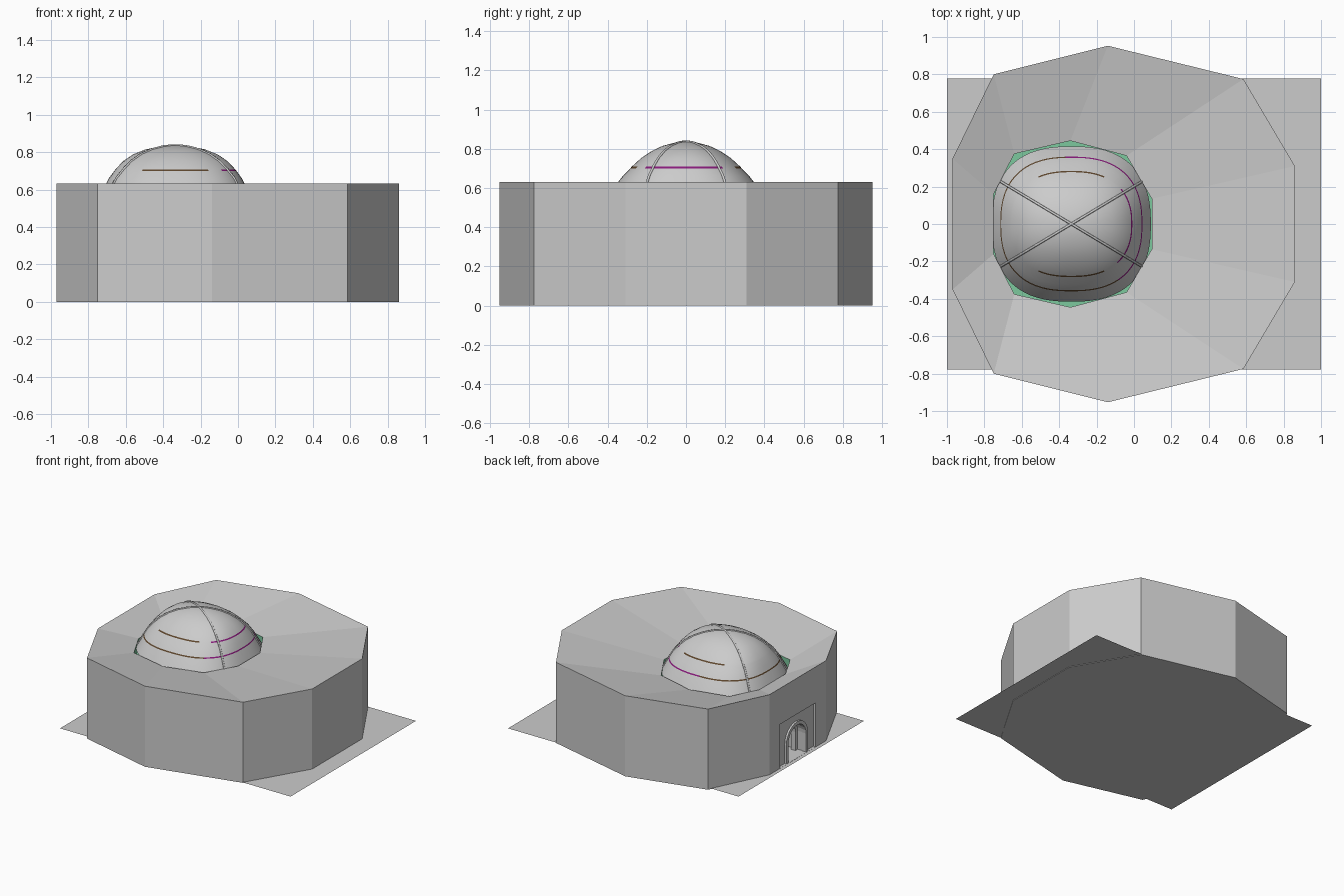
import bpy, bmesh, math
from mathutils import Vector

if "Cube" in bpy.data.objects:
    bpy.data.objects.remove(bpy.data.objects["Cube"])


def material(name, rgb):
    m = bpy.data.materials.new(name)
    m.use_nodes = True
    m.diffuse_color = (*rgb, 1)
    m.node_tree.nodes["Principled BSDF"].inputs["Base Color"].default_value = (*rgb, 1)
    return m


GREY = material("pale grey", (0.6, 0.6, 0.6))
GREEN = material("soft green", (0.2, 0.58, 0.34))
PURPLE = material("purple", (0.25, 0.01, 0.2))
BROWN = material("brown", (0.11, 0.06, 0.025))


def add_mesh(name, bm, mats):
    bmesh.ops.recalc_face_normals(bm, faces=bm.faces[:])
    me = bpy.data.meshes.new(name)
    bm.to_mesh(me)
    bm.free()
    for m in mats:
        me.materials.append(m)
    ob = bpy.data.objects.new(name, me)
    bpy.context.collection.objects.link(ob)
    return ob


def loft(bm, loops):
    """Bridge closed rings of points; returns the rings and the faces made."""
    rings = [[bm.verts.new(p) for p in loop] for loop in loops]
    rows = []
    for a, b in zip(rings, rings[1:]):
        n = len(a)
        rows.append([bm.faces.new((a[i], a[(i + 1) % n], b[(i + 1) % n], b[i])) for i in range(n)])
    return rings, rows


def mirrored(half):
    return half + [(x, -y) for x, y in reversed(half)]


# Ground sheet
bm = bmesh.new()
bm.faces.new([bm.verts.new((x, y * 0.777, 0.004)) for x, y in ((-1, -1), (1, -1), (1, 1), (-1, 1))])
add_mesh("ground_sheet", bm, [GREY])

# Ten-sided body with a roof sloping down to a well around the dome
outer = mirrored([(0.86, 0.31), (0.585, 0.775), (-0.14, 0.953), (-0.75, 0.8), (-0.97, 0.35)])
inner = mirrored([(0.095, 0.135), (-0.04, 0.365), (-0.34, 0.445), (-0.64, 0.375), (-0.75, 0.16)])
bm = bmesh.new()
rings, rows = loft(bm, [[(x, y, z) for x, y in pts]
                        for pts, z in ((outer, 0), (outer, 0.632), (inner, 0.54), (inner, 0.47))])
bm.faces.new(rings[0])
well = [bm.faces.new(rings[-1])] + rows[-1]
for f in well:
    f.material_index = 1
body = add_mesh("building_body", bm, [GREY, GREEN])


# Doorway: a square recess, then an arched tunnel with stepped reveals
def arch_points(half, height, x, floor=0.005, steps=12):
    spring = height - half
    arc = [(half * math.cos(math.pi * i / steps), spring + half * math.sin(math.pi * i / steps))
           for i in range(steps + 1)]
    return [Vector((x, y, z)) for y, z in [(half, floor)] + arc + [(-half, floor)]]


def cut(name, section, depth):
    bm = bmesh.new()
    rings, _ = loft(bm, [section, [p + Vector((depth, 0, 0)) for p in section]])
    for r in rings:
        bm.faces.new(r)
    cutter = add_mesh(name, bm, [GREY])
    cutter.hide_render = True
    cutter.hide_set(True)
    mod = body.modifiers.new(name, "BOOLEAN")
    mod.operation, mod.solver, mod.object = "DIFFERENCE", "EXACT", cutter


square = [Vector((-1.05, y, z)) for y, z in ((0.22, 0.005), (0.22, 0.35), (-0.22, 0.35), (-0.22, 0.005))]
cut("recess_cutter", square, 0.1)
cut("tunnel_cutter", arch_points(0.115, 0.265, -1.04), 0.34)


def arch_ring(name, half, height, width, x0, x1):
    big, small = (half, height), (half - width, height - width)
    loops = [arch_points(*big, x0), arch_points(*big, x1),
             arch_points(*small, x1), arch_points(*small, x0)]
    bm = bmesh.new()
    rings = [[bm.verts.new(p) for p in loop] for loop in loops]
    for a, b in zip(rings, rings[1:] + rings[:1]):
        for i in range(len(a) - 1):
            bm.faces.new((a[i], a[i + 1], b[i + 1], b[i]))
    for i in (0, -1):
        bm.faces.new([r[i] for r in rings])
    add_mesh(name, bm, [GREY])


arch_ring("door_arch", 0.135, 0.285, 0.025, -0.965, -0.93)
arch_ring("inner_arch", 0.112, 0.262, 0.025, -0.89, -0.85)
arch_ring("rear_arch", 0.1, 0.25, 0.03, -0.8, -0.76)

# Dome: rounded-square rings (half width x, half width y, height, squareness)
CENTRE = Vector((-0.335, 0, 0))
LEVELS = [(0.425, 0.415, 0.52, 2.5), (0.38, 0.36, 0.613, 2.5), (0.375, 0.354, 0.621, 2.5),
          (0.355, 0.322, 0.662, 2.5), (0.326, 0.284, 0.701, 2.4), (0.32, 0.277, 0.709, 2.4),
          (0.28, 0.23, 0.752, 2.3), (0.225, 0.175, 0.789, 2.2), (0.16, 0.12, 0.815, 2.1),
          (0.085, 0.06, 0.831, 2), (0.03, 0.02, 0.836, 2)]
SIDES = 72


def dome_point(level, angle):
    hx, hy, z, n = level
    c, s = math.cos(angle), math.sin(angle)
    r = (abs(c / hx) ** n + abs(s / hy) ** n) ** (-1 / n)
    return CENTRE + Vector((r * c, r * s, z))


bm = bmesh.new()
rings, rows = loft(bm, [[dome_point(lv, math.tau * i / SIDES) for i in range(SIDES)] for lv in LEVELS])
bm.faces.new(rings[-1])
# Thin coloured bands follow two of the rings
for i in range(SIDES):
    angle = (i + 0.5) * 360 / SIDES
    angle -= 360 if angle > 180 else 0
    rows[1][i].material_index = 1 if -50 < angle < 95 else 2
    if -38 < angle < 35:
        rows[4][i].material_index = 1
    elif 55 < abs(angle) < 125:
        rows[4][i].material_index = 2
for f in bm.faces:
    f.smooth = True
add_mesh("dome", bm, [GREY, PURPLE, BROWN])


# Crossing ribs over the dome
for name, degrees in (("dome_rib_a", 31), ("dome_rib_b", -31)):
    a = math.radians(degrees)
    side = [dome_point(lv, a) for lv in LEVELS]
    path = side + [dome_point(lv, a + math.pi) for lv in reversed(LEVELS)]
    curve = bpy.data.curves.new(name, "CURVE")
    curve.dimensions = "3D"
    curve.bevel_depth = 0.007
    curve.bevel_resolution = 1
    spline = curve.splines.new("POLY")
    spline.points.add(len(path) - 1)
    for p, co in zip(spline.points, path):
        p.co = (*co, 1)
    curve.materials.append(GREY)
    bpy.context.collection.objects.link(bpy.data.objects.new(name, curve))
